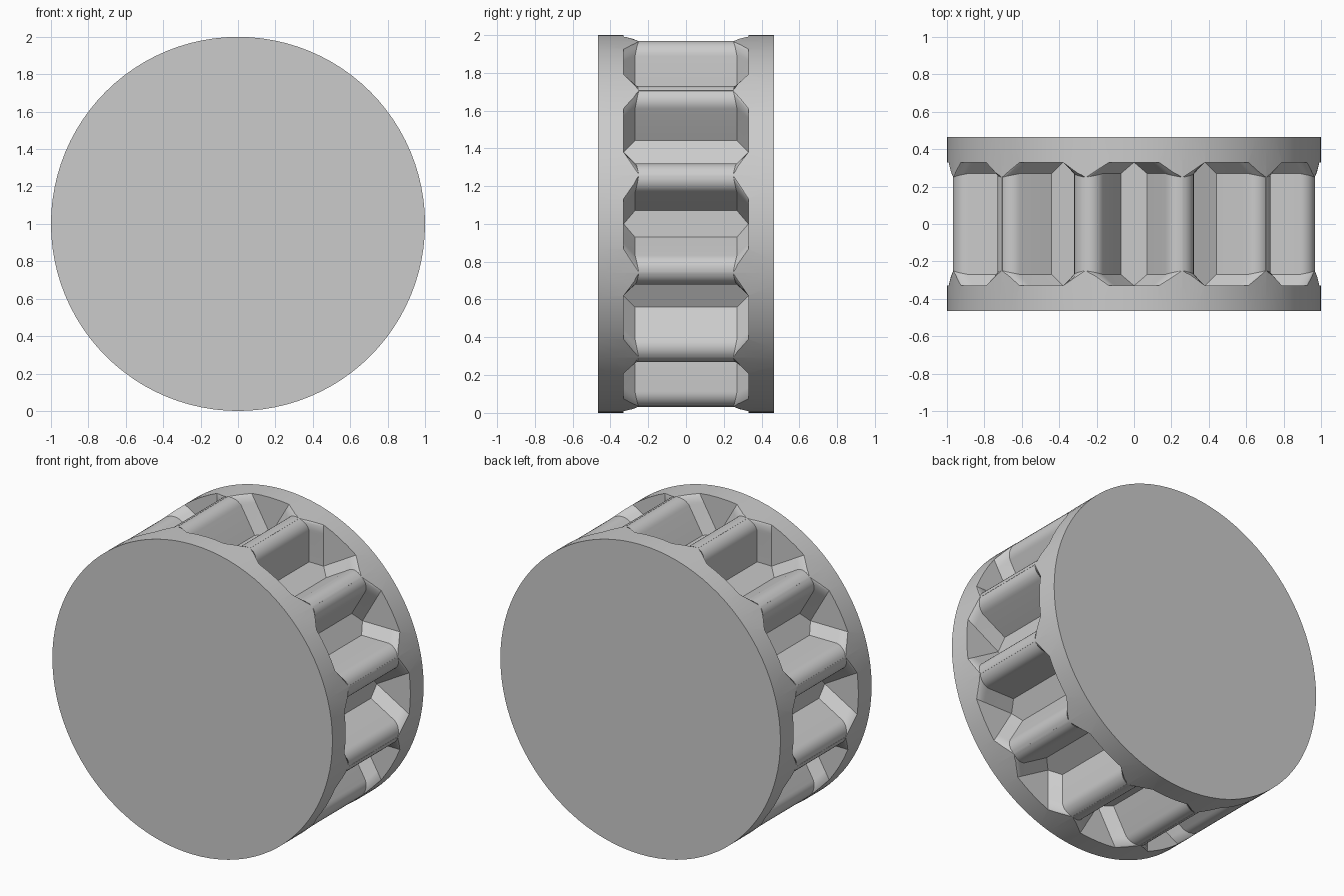
import bpy, bmesh, math
from mathutils import Matrix, Vector

old = bpy.data.objects.get("Cube")
if old:
    bpy.data.objects.remove(old, do_unlink=True)

POCKETS = 12
HALF_DEPTH = 0.465      # half length of the drum along y
FLOOR = 0.76            # radius of the pocket floor
WALL = math.radians(30) # lean of the pocket walls

grey = bpy.data.materials.new("plain grey")
grey.use_nodes = True
colour = (0.6, 0.6, 0.6, 1)
grey.diffuse_color = colour
grey.node_tree.nodes["Principled BSDF"].inputs["Base Color"].default_value = colour


def make_object(name, bm):
    bmesh.ops.recalc_face_normals(bm, faces=bm.faces)
    mesh = bpy.data.meshes.new(name)
    bm.to_mesh(mesh)
    bm.free()
    mesh.materials.append(grey)
    obj = bpy.data.objects.new(name, mesh)
    bpy.context.collection.objects.link(obj)
    return obj


# Solid drum lying along y
bm = bmesh.new()
bmesh.ops.create_cone(bm, cap_ends=True, segments=96, radius1=1, radius2=1,
                      depth=2 * HALF_DEPTH,
                      matrix=Matrix.Rotation(math.pi / 2, 4, 'X'))
drum = make_object("ribbed_drum", bm)

# Half profile of a pocket as (x, radius, y): flat floor, leaning wall, rounded lip
middle = [(0.07, FLOOR, 0.27)]
STEPS, LIP = 7, 0.08
for i in range(STEPS + 1):
    t = i / STEPS
    a = math.radians(150 - 74 * t)
    middle.append((0.236 + LIP * math.cos(a), 0.888 + LIP * math.sin(a), 0.27 - 0.02 * t))
x, r, y = middle[-1]
middle.append((x * 1.1, r * 1.1, y))

# Narrower end profile whose floor closes to a point
end = [(0, FLOOR, 0.33)]
for i in range(STEPS + 2):
    h = 0.17 + 0.07 * i / STEPS if i <= STEPS else 0.34
    end.append((h * math.tan(WALL), FLOOR + h, 0.33))


def add_pocket(bm, angle):
    turn = Matrix.Rotation(angle, 3, 'Y')
    rings = []
    for half, side in ((end, -1), (middle, -1), (middle, 1), (end, 1)):
        outline = half + [(-x, r, y) for x, r, y in reversed(half)]
        rings.append([bm.verts.new(turn @ Vector((x, side * y, r))) for x, r, y in outline])
    count = len(rings[0])
    for a, b in zip(rings, rings[1:]):
        for i in range(count):
            j = (i + 1) % count
            bm.faces.new((a[i], a[j], b[j], b[i]))
    bm.faces.new(rings[0])
    bm.faces.new(rings[-1])


bm = bmesh.new()
for k in range(POCKETS):
    add_pocket(bm, k * math.tau / POCKETS)
bmesh.ops.remove_doubles(bm, verts=bm.verts, dist=0.0001)
cutter = make_object("pocket_cutter", bm)
cutter.hide_render = True

# Cut the pockets, leaving ribs between two end rims
cut = drum.modifiers.new("pockets", 'BOOLEAN')
cut.operation = 'DIFFERENCE'
cut.solver = 'EXACT'
cut.object = cutter
bpy.context.view_layer.objects.active = drum
drum.select_set(True)
bpy.ops.object.modifier_apply(modifier=cut.name)
bpy.data.objects.remove(cutter, do_unlink=True)

drum.location.z = 1
bpy.ops.object.shade_smooth_by_angle(angle=math.radians(25))
